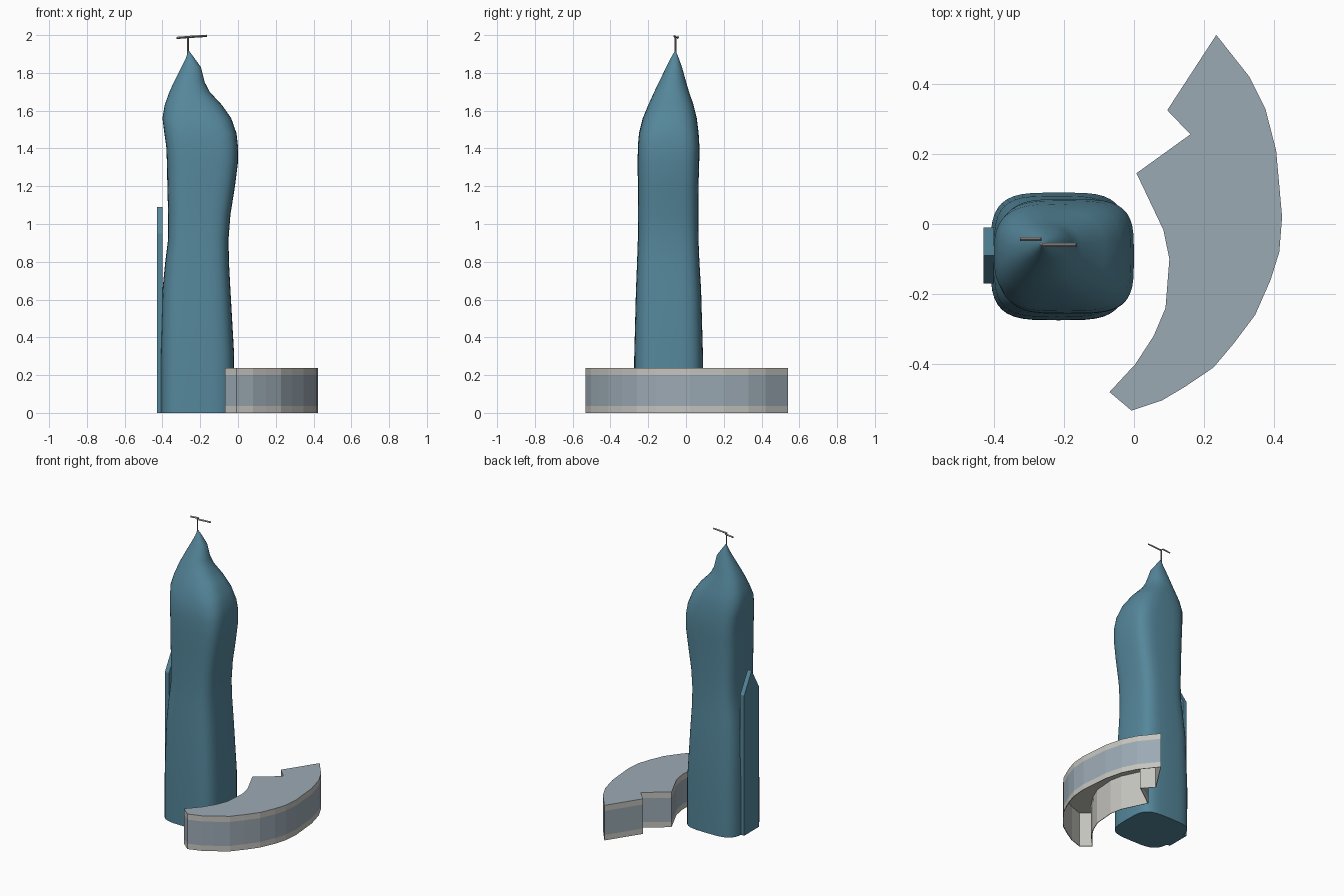
import bpy
import bmesh
from math import cos, sin, pi, copysign
from mathutils import Vector

cube = bpy.data.objects.get("Cube")
if cube:
    bpy.data.objects.remove(cube, do_unlink=True)


def make_material(name, rgb):
    mat = bpy.data.materials.new(name)
    mat.use_nodes = True
    color = (*rgb, 1)
    mat.diffuse_color = color
    mat.node_tree.nodes["Principled BSDF"].inputs["Base Color"].default_value = color
    return mat


teal = make_material("teal glass", (0.09, 0.24, 0.325))
blue_grey = make_material("blue grey panel", (0.33, 0.4, 0.455))
stone = make_material("pale stone", (0.56, 0.555, 0.52))
metal = make_material("antenna metal", (0.3, 0.29, 0.28))


def make_object(name, bm, materials):
    bmesh.ops.recalc_face_normals(bm, faces=bm.faces)
    mesh = bpy.data.meshes.new(name)
    bm.to_mesh(mesh)
    bm.free()
    for mat in materials:
        mesh.materials.append(mat)
    obj = bpy.data.objects.new(name, mesh)
    bpy.context.collection.objects.link(obj)
    return obj


def bridge(bm, lower, upper, material_index=0):
    """Join two equal rings of vertices with a band of quads."""
    count = len(lower)
    for i in range(count):
        j = (i + 1) % count
        face = bm.faces.new((lower[i], lower[j], upper[j], upper[i]))
        face.material_index = material_index


def rounded_ring(bm, z, x0, x1, y0, y1, power, count=40):
    """Superellipse ring filling the given x and y limits."""
    ring = []
    for i in range(count):
        a = 2 * pi * i / count
        c, s = cos(a), sin(a)
        px = copysign(abs(c) ** (2 / power), c)
        py = copysign(abs(s) ** (2 / power), s)
        ring.append(bm.verts.new(((x0 + x1) / 2 + px * (x1 - x0) / 2,
                                  (y0 + y1) / 2 + py * (y1 - y0) / 2, z)))
    return ring


# Twisting tower: height, then x limits and y limits of each floor outline
sections = [
    (0, -.41, -.02, -.275, .09), (.3, -.41, -.02, -.274, .09),
    (.65, -.4, -.04, -.265, .08), (.8, -.385, -.048, -.259, .071),
    (.92, -.37, -.05, -.255, .066), (1.05, -.37, -.04, -.254, .065),
    (1.2, -.374, -.016, -.255, .066), (1.32, -.376, -.001, -.256, .07),
    (1.41, -.38, 0, -.255, .071), (1.48, -.39, -.008, -.249, .067),
    (1.56, -.4, -.036, -.229, .057), (1.63, -.388, -.085, -.2, .04),
    (1.7, -.363, -.15, -.168, .016), (1.75, -.34, -.176, -.144, .001),
    (1.83, -.3, -.196, -.105, -.021), (1.88, -.275, -.232, -.08, -.039),
    (1.915, -.264, -.258, -.06, -.054),
]
bm = bmesh.new()
rings = []
for z, x0, x1, y0, y1 in sections:
    power = 3.8 if z < 1.4 else max(2.2, 3.8 - (z - 1.4) * 5)
    rings.append(rounded_ring(bm, z, x0, x1, y0, y1, power))
for lower, upper in zip(rings, rings[1:]):
    bridge(bm, lower, upper)
bm.faces.new(rings[0])
bm.faces.new(rings[-1])
tower = make_object("tower", bm, [teal])
bpy.context.view_layer.objects.active = tower
tower.select_set(True)
bpy.ops.object.shade_smooth_by_angle(angle=pi / 4)
tower.select_set(False)

# Gabled slab against the side of the tower
gable = [(-.17, 0), (-.01, 0), (-.01, .95), (-.09, 1.09), (-.17, .95)]
bm = bmesh.new()
outer, inner = ([bm.verts.new((x, y, z)) for y, z in gable] for x in (-.43, -.4))
bridge(bm, outer, inner)
bm.faces.new(outer)
bm.faces.new(inner)
make_object("side_slab", bm, [teal])

# Crescent podium: open underneath, with stone bands around a panelled wall
outline = [
    (.235, .54), (.33, .42), (.375, .33), (.406, .21), (.423, .02),
    (.415, -.08), (.39, -.16), (.346, -.26), (.286, -.34), (.227, -.41),
    (.147, -.464), (.08, -.504), (-.007, -.533), (-.07, -.48), (.004, -.4),
    (.056, -.32), (.09, -.24), (.101, -.1), (.084, -.017), (.007, .145),
    (.161, .256), (.095, .325),
]
bm = bmesh.new()
levels = [[bm.verts.new((x, y, z)) for x, y in outline] for z in (0, .037, .2, .238)]
for lower, upper, index in zip(levels, levels[1:], (1, 0, 1)):
    bridge(bm, lower, upper, index)
roof = bm.faces.new(levels[-1])
bmesh.ops.recalc_face_normals(bm, faces=bm.faces)
if roof.normal.z < 0:
    bmesh.ops.reverse_faces(bm, faces=bm.faces)
podium = make_object("crescent_podium", bm, [blue_grey, stone])
shell = podium.modifiers.new("thin_shell", "SOLIDIFY")
shell.thickness = 0.004
shell.offset = -1
shell.material_offset = 1
shell.material_offset_rim = 1


def rod(name, start, end, radius):
    """Square bar between two points."""
    start, end = Vector(start), Vector(end)
    axis = end - start
    bm = bmesh.new()
    bmesh.ops.create_cone(bm, segments=4, cap_ends=True, radius1=radius,
                          radius2=radius, depth=axis.length)
    obj = make_object(name, bm, [metal])
    obj.location = (start + end) / 2
    obj.rotation_euler = axis.to_track_quat("Z", "Y").to_euler()


# Antenna mast with two offset arms
rod("antenna_mast", (-.265, -.056, 1.89), (-.265, -.056, 1.995), .005)
rod("antenna_short_arm", (-.325, -.043, 1.985), (-.265, -.043, 1.99), .006)
rod("antenna_long_arm", (-.265, -.06, 1.99), (-.165, -.06, 1.996), .006)
